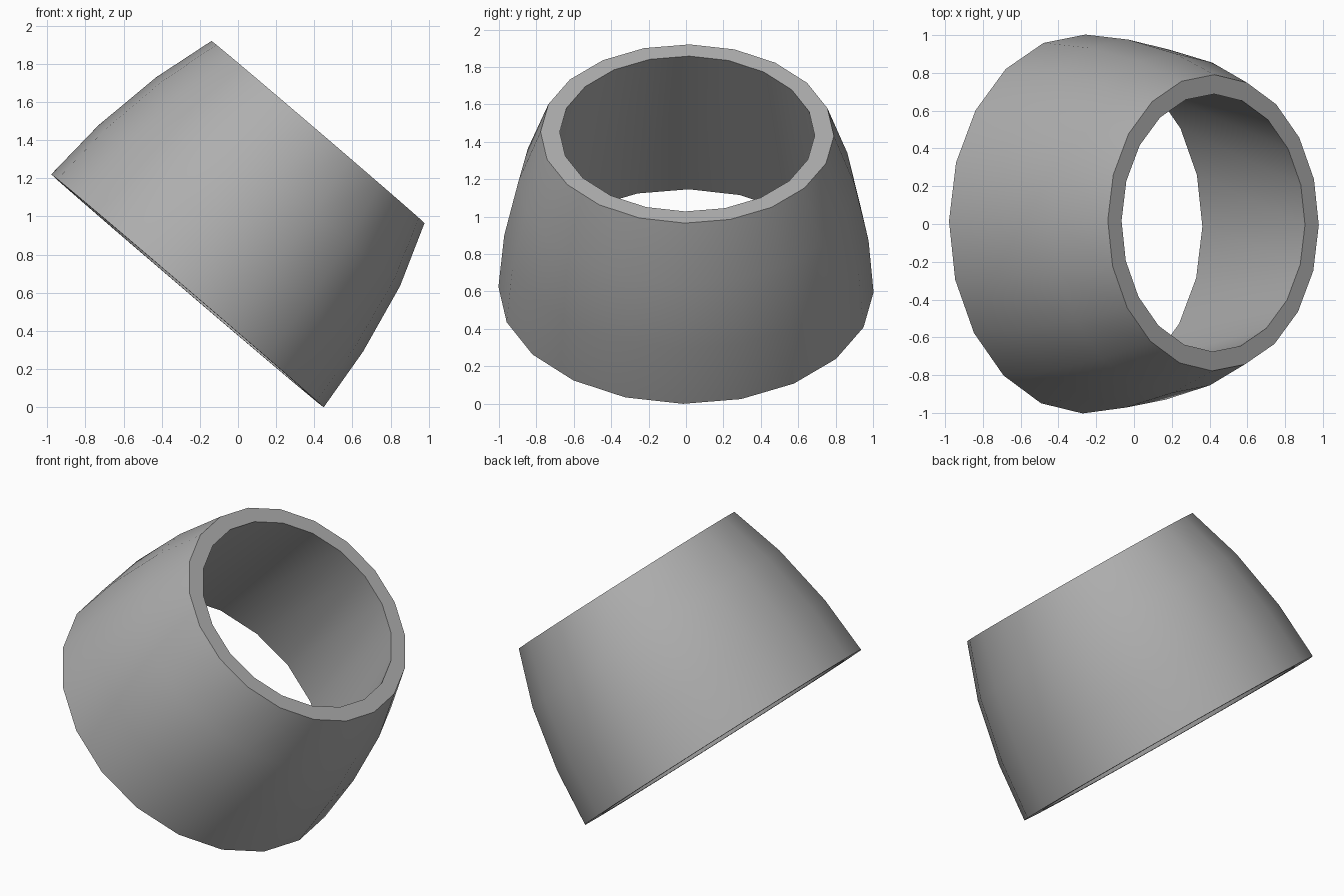
import bpy, bmesh, math
from mathutils import Vector

cube = bpy.data.objects.get("Cube")
if cube:
    bpy.data.objects.remove(cube, do_unlink=True)

SIDES = 20
ACROSS = Vector((0.76, 0, -0.65))      # tilted cross axis, pointing down the slope
AXIS = Vector((0.65, 0.006, 0.76))     # axis of the sleeve, leaning slightly back
SIDE = Vector((-0.004, 1, -0.005))     # cross axis towards the back
BASE = Vector((-0.265, 0, 0.61))       # centre of the wide end
WIDEN = 1.067                          # slightly oval across y
TURN = math.radians(-0.9)

# height along axis, sideways shift, radius
OUTER = [(0, 0, 0.94), (0.357, -0.006, 0.913),
         (0.744, -0.011, 0.842), (1.078, -0.021, 0.735)]
INNER = [(1.078, -0.021, 0.639), (0, 0, 0.825)]


def add_ring(bm, height, shift, radius):
    centre = BASE + AXIS * height + ACROSS * shift
    ring = []
    for i in range(SIDES):
        a = math.tau * i / SIDES + TURN
        ring.append(bm.verts.new(centre + ACROSS * radius * math.cos(a)
                                 + SIDE * radius * WIDEN * math.sin(a)))
    return ring


# Closed loop of rings: up the bulged outside, down the straight bore
bm = bmesh.new()
rings = [add_ring(bm, *row) for row in OUTER + INNER]
for k, ring in enumerate(rings):
    following = rings[(k + 1) % len(rings)]
    for i in range(SIDES):
        j = (i + 1) % SIDES
        bm.faces.new((ring[i], ring[j], following[j], following[i]))
bmesh.ops.recalc_face_normals(bm, faces=bm.faces)

mesh = bpy.data.meshes.new("tapered_sleeve")
bm.to_mesh(mesh)
bm.free()
sleeve = bpy.data.objects.new("tapered_sleeve", mesh)
bpy.context.collection.objects.link(sleeve)

# Mid grey
grey = bpy.data.materials.new("mid grey")
grey.use_nodes = True
colour = (0.425, 0.425, 0.425, 1)
grey.diffuse_color = colour
grey.node_tree.nodes["Principled BSDF"].inputs["Base Color"].default_value = colour
mesh.materials.append(grey)

# Smooth walls with crisp rims
bpy.ops.object.select_all(action='DESELECT')
sleeve.select_set(True)
bpy.context.view_layer.objects.active = sleeve
bpy.ops.object.shade_smooth_by_angle(angle=math.radians(40))
